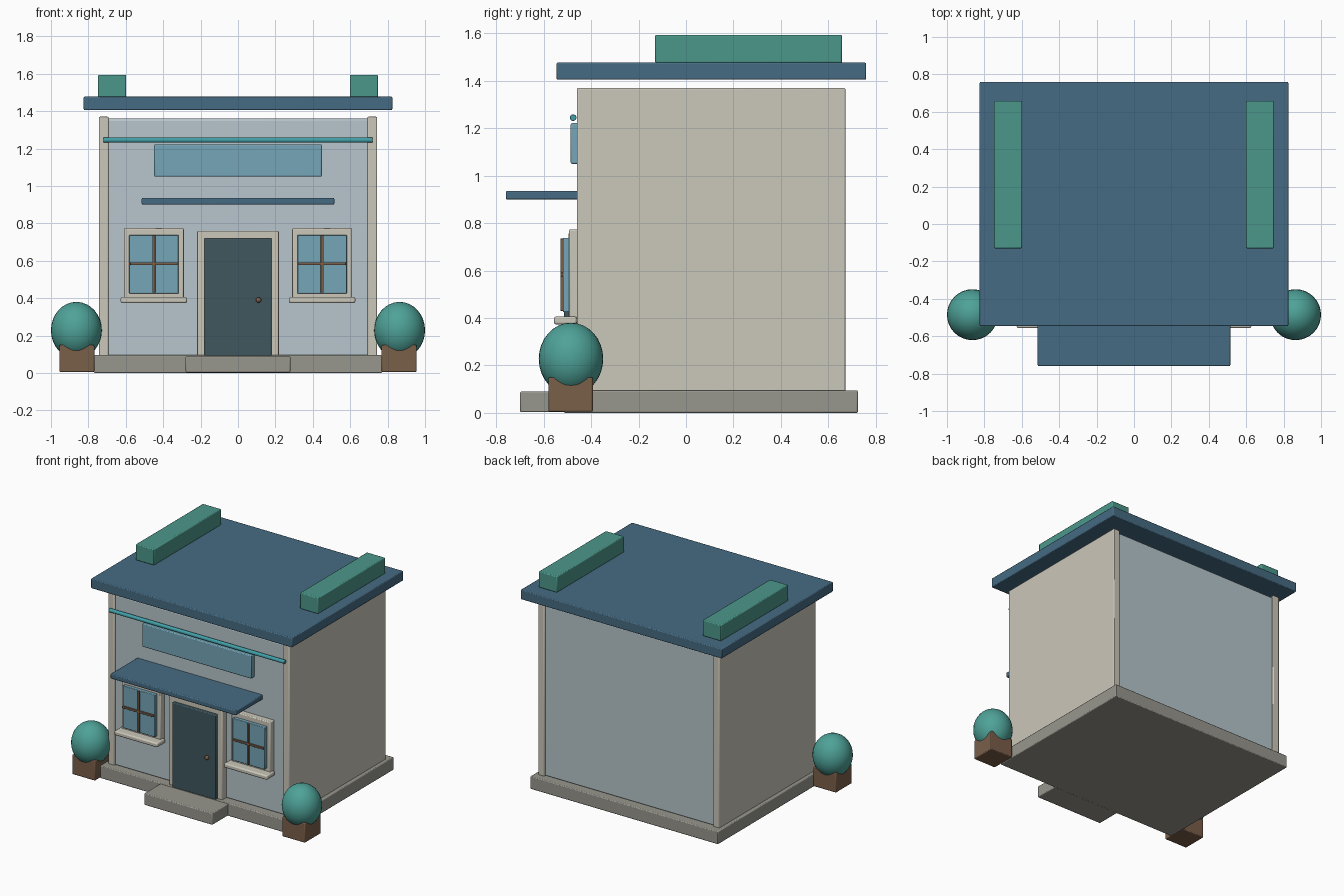
import bpy
import math

if "Cube" in bpy.data.objects:
    bpy.data.objects.remove(bpy.data.objects["Cube"])


def material(name, r, g, b):
    lin = lambda c: (c / 255 / 12.92) if c < 11 else ((c / 255 + 0.055) / 1.055) ** 2.4
    m = bpy.data.materials.new(name)
    m.diffuse_color = (lin(r), lin(g), lin(b), 1)
    m.use_nodes = True
    m.node_tree.nodes["Principled BSDF"].inputs["Base Color"].default_value = m.diffuse_color
    return m


CREAM = material("cream trim", 203, 199, 186)
WALL = material("pale blue wall", 183, 198, 204)
STONE = material("grey stone", 151, 150, 141)
ROOF = material("slate blue roof", 70, 107, 131)
GLASS = material("sky blue glass", 118, 166, 185)
DOOR = material("dark teal door", 62, 87, 95)
LEAF = material("teal leaf", 78, 162, 152)
VENT = material("green roof block", 75, 151, 138)
WOOD = material("brown wood", 122, 94, 73)
PIPE = material("bright teal pipe", 65, 160, 168)


def finish(obj, name, mat, bevel=0.0):
    obj.name = name
    obj.data.materials.append(mat)
    if bevel:
        mod = obj.modifiers.new("soft edges", 'BEVEL')
        mod.width = bevel
        mod.segments = 2
    bpy.ops.object.shade_smooth_by_angle(angle=math.radians(35))
    return obj


def box(name, mat, x, y, z, bevel=0.006):
    """Box from (min, max) ranges on each axis."""
    bpy.ops.mesh.primitive_cube_add(size=1, location=[(a + b) / 2 for a, b in (x, y, z)])
    obj = bpy.context.object
    obj.scale = [b - a for a, b in (x, y, z)]
    bpy.ops.object.transform_apply(location=False, rotation=False, scale=True)
    return finish(obj, name, mat, bevel)


def ball(name, mat, loc, radii, seg=32):
    bpy.ops.mesh.primitive_uv_sphere_add(segments=seg, ring_count=seg // 2, radius=1, location=loc)
    obj = bpy.context.object
    obj.scale = radii
    bpy.ops.object.transform_apply(location=False, rotation=False, scale=True)
    return finish(obj, name, mat)


# Ground slab and front step
box("plinth", STONE, (-0.77, 0.77), (-0.515, 0.725), (0, 0.095))
box("front_step", STONE, (-0.28, 0.28), (-0.70, -0.48), (0.003, 0.09))

# Main block, recessed between the side walls
box("main_wall", WALL, (-0.72, 0.72), (-0.448, 0.658), (0.09, 1.36), 0.012)

# Floating flat roof
box("roof_slab", ROOF, (-0.825, 0.825), (-0.546, 0.76), (1.405, 1.477))

# Sign, pipe and awning across the front
box("sign_panel", GLASS, (-0.448, 0.448), (-0.486, -0.44), (1.05, 1.222))
bpy.ops.mesh.primitive_cylinder_add(vertices=20, radius=0.014, depth=1.44,
                                    location=(0, -0.476, 1.245), rotation=(0, math.pi / 2, 0))
finish(bpy.context.object, "front_pipe", PIPE, 0.003)
box("awning", ROOF, (-0.515, 0.515), (-0.76, -0.44), (0.90, 0.936))

# Door
for side, s in (("left", -1), ("right", 1)):
    a, b = sorted((s * 0.175, s * 0.218))
    box("door_jamb_" + side, CREAM, (a, b), (-0.495, -0.44), (0.09, 0.76))
box("door_lintel", CREAM, (-0.218, 0.218), (-0.495, -0.44), (0.715, 0.76))
box("door_leaf", DOOR, (-0.18, 0.18), (-0.515, -0.44), (0.09, 0.72))
ball("door_knob", WOOD, (0.11, -0.522, 0.39), (0.015, 0.015, 0.015), 16)

# Parts repeated on both sides
for side, s in (("left", -1), ("right", 1)):
    def span(a, b):
        return tuple(sorted((s * a, s * b)))

    box("side_wall_" + side, CREAM, span(0.692, 0.744), (-0.46, 0.672), (0.09, 1.37))
    box("roof_block_" + side, VENT, span(0.598, 0.748), (-0.13, 0.658), (1.475, 1.594))

    # Window with frame, pane, bars and sill
    cx = s * 0.45
    box("window_frame_" + side, CREAM, (cx - 0.16, cx + 0.16), (-0.493, -0.44), (0.38, 0.774))
    box("window_pane_" + side, GLASS, (cx - 0.132, cx + 0.132), (-0.519, -0.48), (0.425, 0.738), 0.004)
    box("window_bar_upright_" + side, WOOD, (cx - 0.008, cx + 0.008), (-0.53, -0.515), (0.43, 0.735), 0.002)
    box("window_bar_cross_" + side, WOOD, (cx - 0.127, cx + 0.127), (-0.53, -0.515), (0.576, 0.591), 0.002)
    box("window_sill_" + side, CREAM, (cx - 0.177, cx + 0.177), (-0.557, -0.46), (0.373, 0.406), 0.009)

    # Potted bush
    box("planter_" + side, WOOD, span(0.768, 0.955), (-0.58, -0.393), (0.005, 0.15))
    ball("bush_" + side, LEAF, (s * 0.864, -0.485, 0.228), (0.136, 0.136, 0.152))
